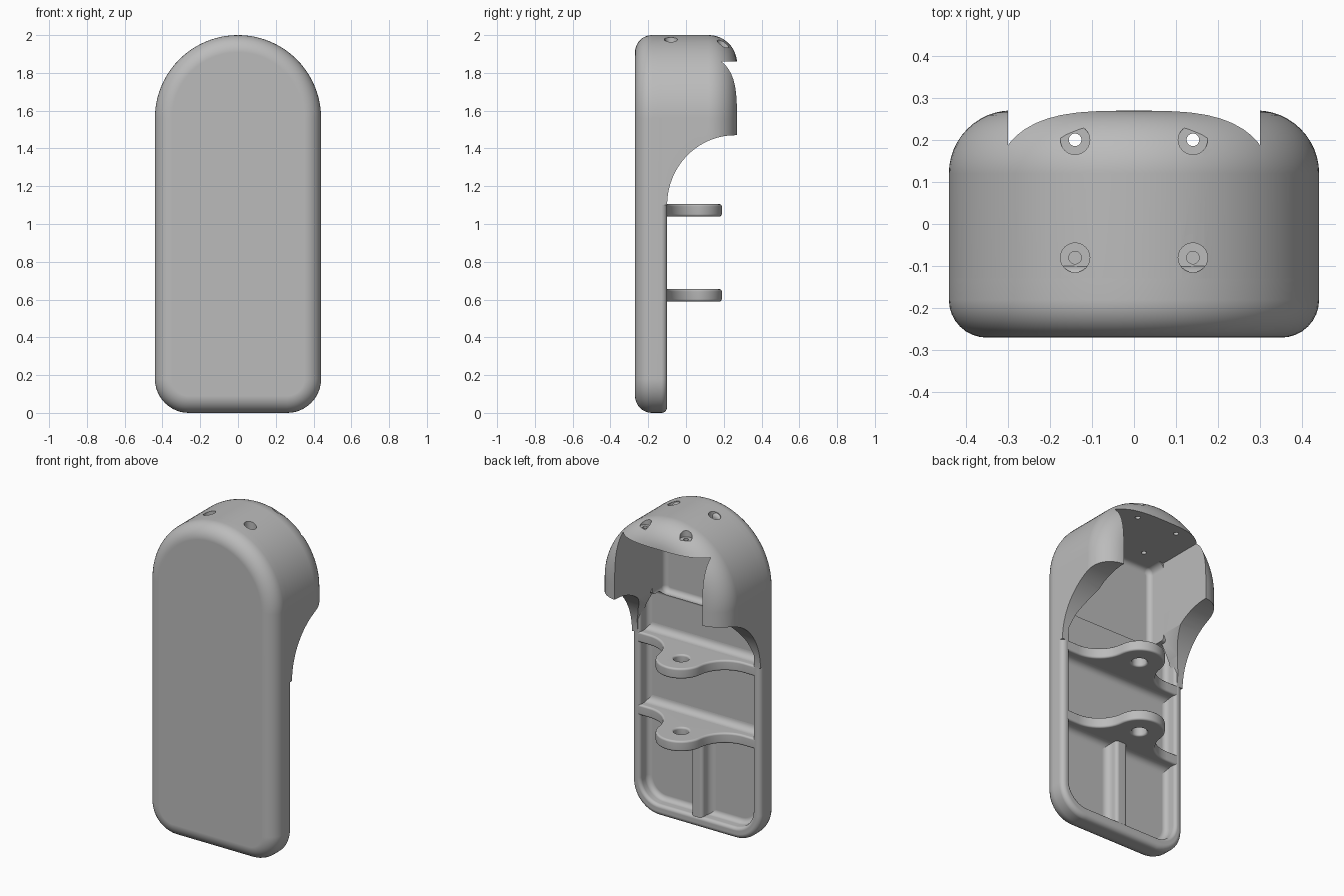
import bpy, bmesh
from math import sin, cos, pi, atan2

if "Cube" in bpy.data.objects:
    bpy.data.objects.remove(bpy.data.objects["Cube"], do_unlink=True)

grey = bpy.data.materials.new("plain grey")
grey.use_nodes = True
grey.diffuse_color = (0.5, 0.5, 0.5, 1)
grey.node_tree.nodes["Principled BSDF"].inputs["Base Color"].default_value = (0.5, 0.5, 0.5, 1)


def arc(cx, cy, r, a0, a1, n=12):
    return [(cx + r * cos(a0 + (a1 - a0) * i / n), cy + r * sin(a0 + (a1 - a0) * i / n))
            for i in range(n + 1)]


def outline(hw, z0, z1, rb, rt):
    """Rounded panel outline in x and z."""
    return (arc(hw - rt, z1 - rt, rt, 0, pi / 2, 24) + arc(rt - hw, z1 - rt, rt, pi / 2, pi, 24)
            + arc(rb - hw, z0 + rb, rb, pi, 1.5 * pi) + arc(hw - rb, z0 + rb, rb, 1.5 * pi, 2 * pi))


def rounded(y0, r0, y1, r1, n=8):
    """Depth stations (y, inset) with a rounded start and end."""
    steps = [pi / 2 * i / n for i in range(n + 1)]
    return ([(y0 + r0 * (1 - cos(a)), r0 * (1 - sin(a))) for a in steps]
            + [(y1 - r1 + r1 * sin(a), r1 * (1 - cos(a))) for a in steps])


def make(name, rings):
    """Skin a stack of equal rings and cap both ends."""
    bm = bmesh.new()
    loops = [[bm.verts.new(p) for p in ring] for ring in rings]
    for a, b in zip(loops, loops[1:]):
        for i in range(len(a)):
            j = (i + 1) % len(a)
            bm.faces.new((a[i], a[j], b[j], b[i]))
    bm.faces.new(loops[0])
    bm.faces.new(loops[-1])
    bmesh.ops.remove_doubles(bm, verts=bm.verts, dist=1e-4)
    bmesh.ops.recalc_face_normals(bm, faces=bm.faces)
    mesh = bpy.data.meshes.new(name)
    bm.to_mesh(mesh)
    bm.free()
    mesh.materials.append(grey)
    obj = bpy.data.objects.new(name, mesh)
    bpy.context.collection.objects.link(obj)
    return obj


def panel(name, stations, hw, z0, z1, rb, rt):
    return make(name, [[(x, y, z) for x, z in outline(hw - d, z0 + d, z1 - d, rb - d, rt - d)]
                       for y, d in stations])


def prism(name, pts, axis, lo, hi):
    """Extrude a 2D profile along one axis."""
    place = {"x": lambda p, t: (t, p[0], p[1]),
             "y": lambda p, t: (p[0], t, p[1]),
             "z": lambda p, t: (p[0], p[1], t)}[axis]
    return make(name, [[place(p, t) for p in pts] for t in (lo, hi)])


def apply(obj, kind, **settings):
    mod = obj.modifiers.new(kind.title(), kind)
    for key, value in settings.items():
        setattr(mod, key, value)
    with bpy.context.temp_override(object=obj, active_object=obj, selected_objects=[obj]):
        bpy.ops.object.modifier_apply(modifier=mod.name)


def cut(obj, cutters):
    for c in cutters:
        apply(obj, "BOOLEAN", operation="DIFFERENCE", solver="EXACT", object=c)


# Outer shell: shallow tray with a deep hood over its top
BODY = (0.44, 0, 2, 0.18, 0.44)
tray = panel("tray", rounded(-0.27, 0.09, -0.1, 0.03), *BODY)
hood = panel("hood", rounded(-0.14, 0, 0.27, 0.15, 12), *BODY)

# Cutter for the curved side of the hood
sweep = [(0.26 - 0.36 * cos(pi / 40 * i), 1.1 + 0.37 * sin(pi / 40 * i)) for i in range(21)]
side_cutter = prism("side_cutter", [(-0.2, -0.1), (-0.2, 1.1)] + sweep
                    + [(0.5, 1.47), (0.5, -0.1)], "x", -1, 1)

# Cutter for the hood opening, narrowing upwards
half = [(0.4, 1.0), (0.4, 1.18), (0.37, 1.27), (0.3, 1.4), (0.3, 1.86)]
hood_cutter = prism("hood_cutter", half + [(-x, z) for x, z in reversed(half)], "y", -0.5, 0.5)

# Cutters for the hollow tray
lip = [(-0.12 + 0.02 * sin(pi / 12 * i), -0.02 * (1 - cos(pi / 12 * i))) for i in range(7)]
pocket_cutter = panel("pocket_cutter", rounded(-0.18, 0.03, -0.13, 0)[:9] + lip + [(0, -0.02)],
                      0.385, 0.07, 1.36, 0.13, 0.06)
recess_cutter = panel("recess_cutter", rounded(-0.22, 0.03, 0, 0), 0.3, 1.34, 1.86, 0.04, 0.04)

# Cutters for the stepped screw holes
bores = []
for x in (-0.14, 0.14):
    for y in (-0.08, 0.2):
        for r, z in ((0.035, 1.935), (0.015, 1.7)):
            bores.append(prism("bore_cutter", arc(x, y, r, 0, 2 * pi, 24)[:-1], "z", z, 2.2))

cut(tray, [pocket_cutter, recess_cutter])
cut(hood, [side_cutter, hood_cutter] + bores)

# Two shelves, each with a round drilled lobe
R, Q = 0.144, 0.18
cy, qy = 0.046, Q - 0.1
qx = ((R + Q) ** 2 - (qy - cy) ** 2) ** 0.5
tilt = atan2(qy - cy, qx)
edge = ([(0.41, -0.19), (0.41, -0.1)] + arc(qx, qy, Q, 1.5 * pi, pi + tilt)
        + arc(0, cy, R, tilt, pi / 2, 16)[1:-1])
shelf_shape = edge + [(0, cy + R)] + [(-x, y) for x, y in reversed(edge)]
hole_cutter = prism("hole_cutter", arc(0, cy, 0.043, 0, 2 * pi, 32)[:-1], "z", 0, 1.5)
parts = [tray, hood]
for label, z in (("lower", 0.59), ("upper", 1.04)):
    shelf = prism(label + "_shelf", shelf_shape, "z", z, z + 0.065)
    cut(shelf, [hole_cutter])
    apply(shelf, "BEVEL", width=0.012, segments=3, limit_method="ANGLE", angle_limit=0.7)
    parts.append(shelf)
    # Coved joints between shelf and tray floor
    for side, base in ((1, z + 0.065), (-1, z)):
        cove = [(y, base + side * h) for y, h in arc(-0.14, 0.04, 0.04, pi, 1.5 * pi, 8)]
        parts.append(prism(label + "_shelf_cove", cove + [(-0.14, base - side * 0.01),
                     (-0.19, base - side * 0.01), (-0.19, base + side * 0.04)], "x", -0.39, 0.39))

# Upright rib below the lower shelf
flank = [(0.09, -0.19)] + arc(0.08, -0.14, 0.04, 1.5 * pi, pi, 8) + arc(0.02, -0.125, 0.02, 0, pi / 2, 6)
parts.append(prism("centre_rib", flank + [(-x, y) for x, y in reversed(flank)], "z", 0.05, 0.6))

for c in [side_cutter, hood_cutter, pocket_cutter, recess_cutter, hole_cutter] + bores:
    bpy.data.objects.remove(c, do_unlink=True)

# Smooth shading with crisp edges
bpy.ops.object.select_all(action="DESELECT")
for obj in parts:
    obj.select_set(True)
    bpy.context.view_layer.objects.active = obj
    bpy.ops.object.shade_smooth_by_angle(angle=0.6)
    obj.select_set(False)
    obj.modifiers.new("Weighted Normal", "WEIGHTED_NORMAL").keep_sharp = True
